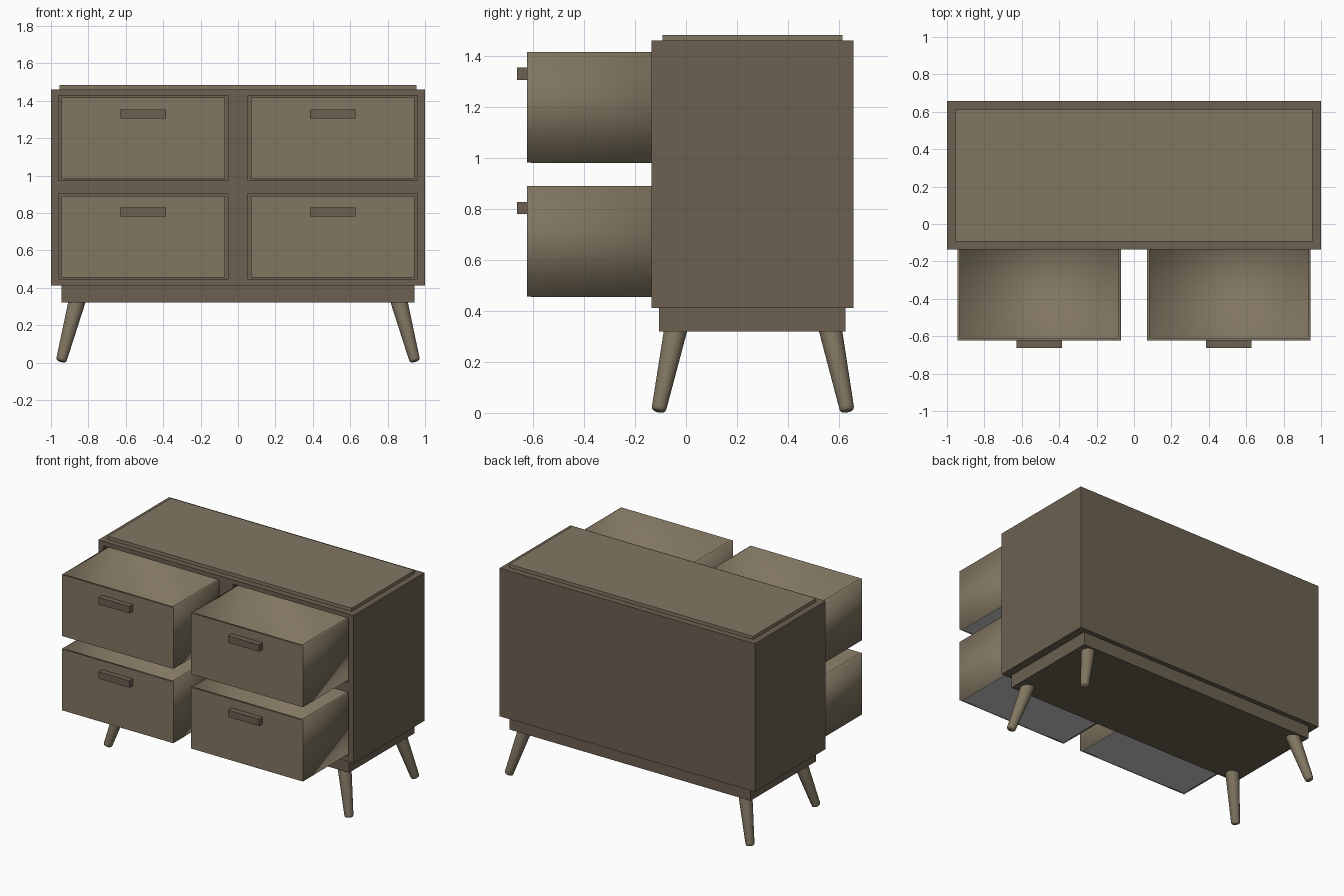
import bpy, bmesh
from math import tau
from mathutils import Vector

if "Cube" in bpy.data.objects:
    bpy.data.objects.remove(bpy.data.objects["Cube"])


def material(name, rgb):
    m = bpy.data.materials.new(name)
    m.diffuse_color = (*rgb, 1)
    m.use_nodes = True
    m.node_tree.nodes["Principled BSDF"].inputs["Base Color"].default_value = m.diffuse_color
    return m


DARK = material("dark_wood", (0.15, 0.118, 0.083))
LIGHT = material("light_wood", (0.22, 0.18, 0.12))


def add_object(name, bm, mat):
    me = bpy.data.meshes.new(name)
    bm.to_mesh(me)
    bm.free()
    ob = bpy.data.objects.new(name, me)
    bpy.context.collection.objects.link(ob)
    if mat:
        me.materials.append(mat)
    return ob


def box_bm(x, y, z):
    """Box from (min, max) ranges on each axis."""
    bm = bmesh.new()
    bmesh.ops.create_cube(bm, size=1)
    for v in bm.verts:
        v.co = Vector([(r[0] + r[1]) / 2 + c * (r[1] - r[0])
                       for r, c in zip((x, y, z), v.co)])
    bm.normal_update()
    return bm


def box(name, x, y, z, mat):
    return add_object(name, box_bm(x, y, z), mat)


def drawer(name, x, y, z):
    """Open-topped tray, softly shaded apart from its flat front."""
    bm = box_bm(x, y, z)
    for f in bm.faces:
        f.smooth = True
    front = min(bm.faces, key=lambda f: f.normal.y)
    front.smooth = False
    for e in front.edges:
        e.smooth = False
    top = max(bm.faces, key=lambda f: f.normal.z)
    bmesh.ops.inset_individual(bm, faces=[top], thickness=0.014, use_even_offset=True)
    floor = bmesh.ops.extrude_discrete_faces(bm, faces=[top])["faces"][0]
    for v in floor.verts:
        v.co.z = z[0] + 0.02
    return add_object(name, bm, LIGHT)


# Cabinet body, plinth and raised top panel
body = box("cabinet_body", (-1, 1), (-0.135, 0.658), (0.412, 1.46), DARK)
box("plinth", (-0.943, 0.943), (-0.105, 0.625), (0.32, 0.414), DARK)
box("top_panel", (-0.955, 0.955), (-0.093, 0.613), (1.45, 1.483), LIGHT)

# Two by two drawers, pulled out, with their openings
for row, z0 in (("lower", 0.456), ("upper", 0.982)):
    for side, cx in (("left", -0.507), ("right", 0.507)):
        tag = f"{row}_{side}"
        z1 = z0 + 0.434
        cutter = box(f"opening_{tag}", (cx - 0.453, cx + 0.453),
                     (-0.3, 0.62), (z0 - 0.009, z1 + 0.013), DARK)
        cutter.hide_render = True
        mod = body.modifiers.new(f"cut_{tag}", 'BOOLEAN')
        mod.operation = 'DIFFERENCE'
        mod.solver = 'EXACT'
        mod.object = cutter
        drawer(f"drawer_{tag}", (cx - 0.437, cx + 0.437), (-0.623, 0.12), (z0, z1))
        box(f"drawer_base_{tag}", (cx - 0.423, cx + 0.423), (-0.609, 0.106),
            (z0 - 0.002, z0 + 0.01), None)
        box(f"handle_{tag}", (cx - 0.122, cx + 0.122), (-0.663, -0.62),
            (z0 + 0.324, z0 + 0.372), DARK)

# Splayed, tapered round legs
PROFILE = [(0.0, 0.0), (0.02, 0.0), (0.026, 0.004), (0.029, 0.014), (0.047, 0.37)]


def leg(name, top, bottom):
    bm = bmesh.new()
    pts = [bm.verts.new((r, 0, h)) for r, h in PROFILE]
    edges = [bm.edges.new(p) for p in zip(pts, pts[1:])]
    bmesh.ops.spin(bm, geom=pts + edges, cent=(0, 0, 0), axis=(0, 0, 1),
                   angle=tau, steps=24, use_duplicate=False)
    bmesh.ops.remove_doubles(bm, verts=bm.verts, dist=1e-4)
    bmesh.ops.recalc_face_normals(bm, faces=bm.faces)
    rot = (top - bottom).to_track_quat('Z', 'Y').to_matrix()
    for v in bm.verts:
        v.co = rot @ v.co + bottom
    for f in bm.faces:
        f.smooth = True
    return add_object(name, bm, LIGHT)


for side, s in (("left", -1), ("right", 1)):
    for end, y_top, y_foot in (("front", -0.042, -0.108), ("back", 0.568, 0.633)):
        leg(f"{end}_leg_{side}", Vector((s * 0.863, y_top, 0.32)),
            Vector((s * 0.946, y_foot, 0.007)))
